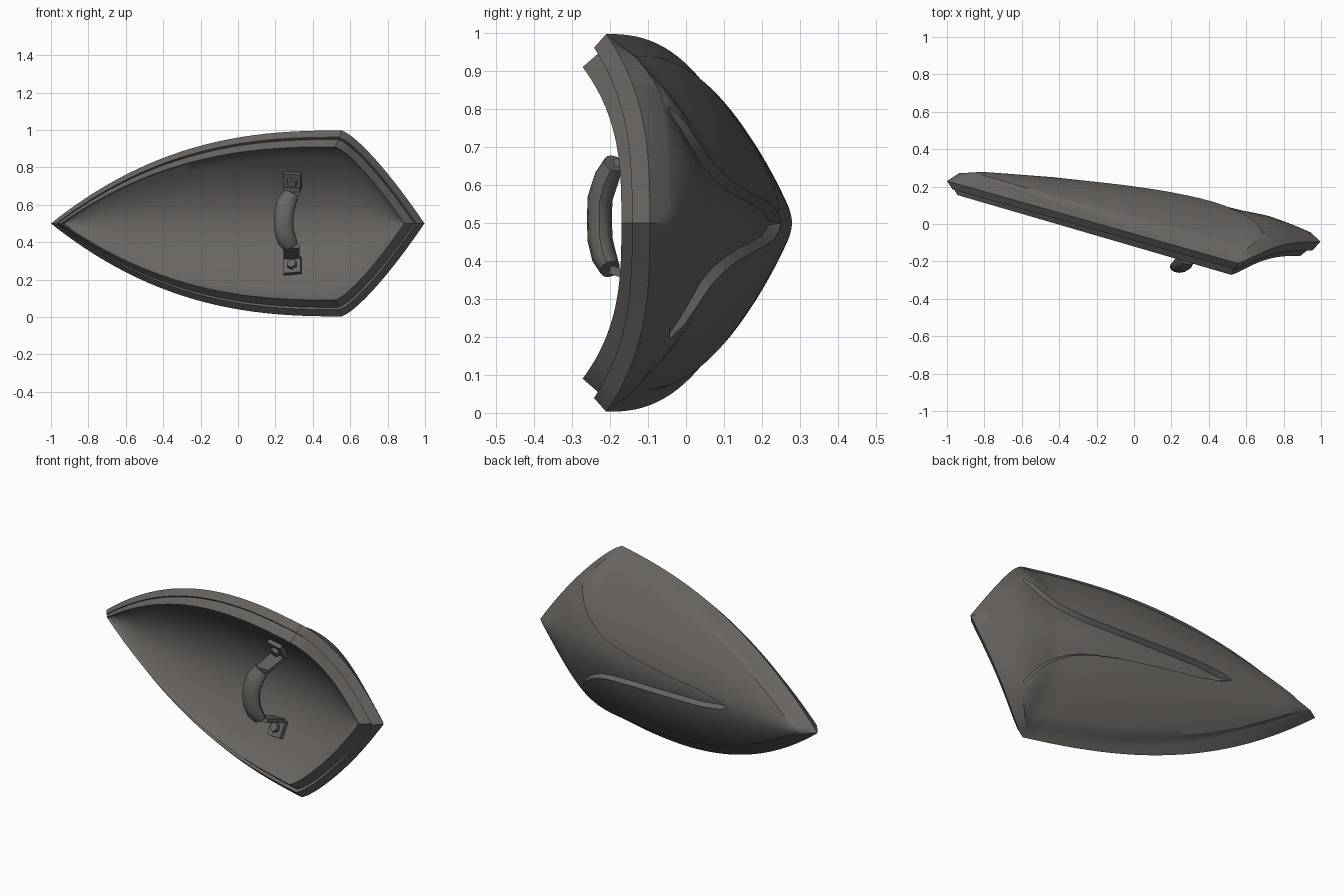
import bpy, bmesh, math
from mathutils import Vector, Matrix

if "Cube" in bpy.data.objects:
    bpy.data.objects.remove(bpy.data.objects["Cube"])

steel = bpy.data.materials.new("dark_steel")
steel.diffuse_color = (0.14, 0.13, 0.12, 1)
steel.use_nodes = True
steel.node_tree.nodes["Principled BSDF"].inputs["Base Color"].default_value = steel.diffuse_color
MID = 0.5                       # height of the mirror line
NL, NR = 26, 14                 # outline steps: long edge, short edge


def finish(name, bm, angle=30):
    bmesh.ops.remove_doubles(bm, verts=bm.verts, dist=2e-4)
    bmesh.ops.dissolve_degenerate(bm, edges=bm.edges, dist=1e-5)
    bmesh.ops.recalc_face_normals(bm, faces=bm.faces)
    me = bpy.data.meshes.new(name)
    bm.to_mesh(me)
    bm.free()
    me.materials.append(steel)
    ob = bpy.data.objects.new(name, me)
    bpy.context.collection.objects.link(ob)
    bpy.ops.object.select_all(action='DESELECT')
    ob.select_set(True)
    bpy.context.view_layer.objects.active = ob
    bpy.ops.object.shade_smooth_by_angle(angle=math.radians(angle))
    return ob


def skin(bm, rows, closed=False):
    """Quads between neighbouring rows of points."""
    vs = [[bm.verts.new(p) for p in r] for r in rows]
    for a, b in zip(vs, vs[1:]):
        n = len(a)
        for i in range(n if closed else n - 1):
            j = (i + 1) % n
            bm.faces.new((a[i], a[j], b[j], b[i]))
    return vs


def ring(left, corner, right, round_l=2.5, round_r=1.3, dip=3):
    """Upper half of one rim line: left tip (x,y), corner (x,y,w), right tip (x,y)."""
    pts = []
    for i in range(NL + 1):
        f = (i / NL) ** 1.15
        pts.append((left[0] + (corner[0] - left[0]) * f,
                    left[1] + (corner[1] - left[1]) * f,
                    corner[2] * (1 - (1 - f) ** round_l)))
    for i in range(1, NR + 1):
        g = i / NR
        u = 1 - g ** round_r
        pts.append((corner[0] + (right[0] - corner[0]) * g,
                    right[1] + (corner[1] - right[1]) * u ** dip,
                    corner[2] * u))
    return pts


def loop_of(r):
    """Whole rim line, mirrored over the middle."""
    return ([(x, y, MID + w) for x, y, w in r] +
            [(x, y, MID - w) for x, y, w in r[-2:0:-1]])


def lerp_table(table, x):
    for (x0, v0), (x1, v1) in zip(table, table[1:]):
        if x <= x1:
            return v0 + (v1 - v0) * max(0, (x - x0) / (x1 - x0))
    return table[-1][1]


def crest(r, x, c):
    """Depth of the curved centre line between the two tips."""
    (x0, y0, _), (x1, y1, _) = r[0], r[-1]
    n = (x - x0) / (x1 - x0)
    return y0 + (y1 - y0) * n + c * n * (1 - n ** 3)


back = ring((-0.935, 0.272), (0.55, -0.198, 0.487), (0.945, -0.045), 2.1, 1.15, 5)
outer = ring((-1.0, 0.23), (0.555, -0.21, 0.497), (0.997, -0.095))
step_a = ring((-0.97, 0.185), (0.541, -0.242, 0.461), (0.953, -0.142))
step_b = ring((-0.965, 0.192), (0.537, -0.227, 0.449), (0.943, -0.127))
front = ring((-0.945, 0.155), (0.52, -0.272, 0.41), (0.89, -0.17))
lip = ring((-0.93, 0.168), (0.512, -0.25, 0.402), (0.878, -0.155))

bm = bmesh.new()
# rim bands
skin(bm, [loop_of(r) for r in (back, outer, step_a, step_b, front, lip)], closed=True)

# hollow inner face
rows = []
for x, y, h in lip:
    c = crest(lip, x, 0.18)
    ts = [i / 8 for i in range(-8, 9)]
    rows.append([(x, c - (c - y) * t * t, MID + t * h) for t in ts])
skin(bm, rows)

# outer face: raised side panels around a recessed tapering centre
V = [(-0.42, 0), (-0.25, 0.03), (0, 0.048), (0.22, 0.066), (0.4, 0.09), (0.5, 0.118),
     (0.57, 0.155), (0.63, 0.205), (0.705, 0.31), (0.75, 0.4)]
RAISE, REC, D = 0.016, 0.014, 0.016
rows = []
for x, y, h in back:
    c = crest(back, x, 0.178)
    f = min(1, (x + 0.93) / 1.48)
    short = x > 0.565
    p = max(h - (0.014 if short else 0.02 + 0.03 * f), h * 0.5)
    d = min(D if x > -0.42 else 0, p * 0.4)
    v = min(lerp_table(V, x), p - d) if d else 0
    up = RAISE * min(1, (p - v - d) / 0.05)
    low = -REC * max(0, min(1, (0.72 - x) / 0.15)) if d else up
    prof = [(v * i / 4, low) for i in range(5)]
    for i in range(10):
        q = i / 9
        prof.append((v + d + (p - v - d) * q, up * (1 - q ** 3 if short else 1)))
    prof += [(p + min(0.012, (h - p) * 0.6), 0), (h, 0)]
    half = [(w, c - (c - y) * (w / h) ** 1.8 + o if h > 1e-5 else y) for w, o in prof]
    rows.append([(x, q, MID - w) for w, q in half[:0:-1]] +
                [(x, q, MID + w) for w, q in half])
skin(bm, rows)
finish("shield_body", bm)

# grip: oval tube along a bowed path
path = [(0.282, -0.19, 0.657), (0.262, -0.208, 0.62), (0.248, -0.226, 0.565), (0.243, -0.228, 0.51),
        (0.248, -0.226, 0.455), (0.262, -0.215, 0.41), (0.28, -0.2, 0.378)]
path = [Vector(p) for p in path]
bm = bmesh.new()
rings = []
for i, p in enumerate(path):
    t = (path[min(i + 1, 6)] - path[max(i - 1, 0)]).normalized()
    side = (Vector((1, 0, 0)) - t * t.x).normalized()
    out = t.cross(side)
    s = 0.82 if i in (0, 6) else 1
    rings.append([p + s * (side * 0.052 * math.cos(a) + out * 0.033 * math.sin(a))
                  for a in (k * math.tau / 12 for k in range(12))])
vs = skin(bm, rings, closed=True)
bm.faces.new(vs[0])
bm.faces.new(vs[-1])
finish("grip", bm, 40)


def frame(normal, pos):
    n = Vector(normal).normalized()
    x = (Vector((1, 0, 0)) - n * n.x).normalized()
    m = Matrix((x, n.cross(x), n)).transposed().to_4x4()
    m.translation = pos
    return m


def box(name, m, size):
    bm = bmesh.new()
    bmesh.ops.create_cube(bm, size=1, matrix=m @ Matrix.Diagonal((*size, 1)))
    finish(name, bm)


# mounting plates, bolts and straps at both ends of the grip
for sgn, label in ((1, "upper"), (-1, "lower")):
    normal = Vector((-0.22, -1, -0.6 * sgn)).normalized()
    pos = Vector((0.291, -0.055, MID + 0.228 * sgn))
    m = frame(normal, pos)
    box(label + "_plate", m, (0.095, 0.095, 0.025))
    bm = bmesh.new()
    bmesh.ops.create_cone(bm, cap_ends=True, segments=6, radius1=0.029, radius2=0.026,
                          depth=0.025, matrix=m @ Matrix.Translation((0, 0, 0.02)))
    finish(label + "_bolt", bm)
    a = pos + Vector((0, 0.012, -0.048 * sgn))
    b = path[0] if sgn > 0 else path[-1]
    run = b - a
    face = run.cross(Vector((1, 0, 0)))
    box(label + "_strap", frame(face, (a + b) / 2), (0.085, run.length, 0.022))
